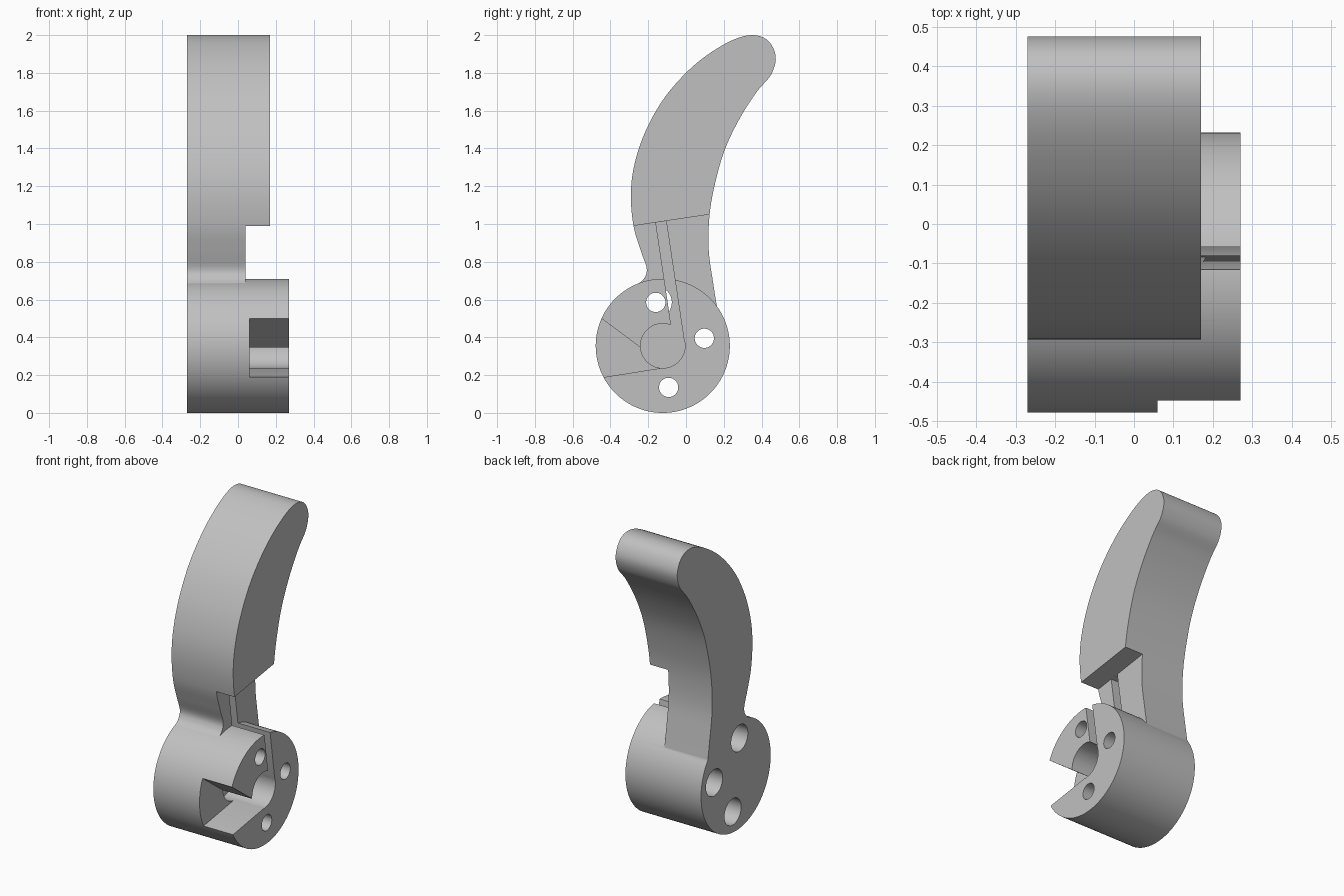
import bpy, bmesh, math
from mathutils import Vector

if "Cube" in bpy.data.objects:
    bpy.data.objects.remove(bpy.data.objects["Cube"], do_unlink=True)

grey = bpy.data.materials.new("plain grey")
grey.use_nodes = True
colour = (0.53, 0.53, 0.53, 1)
grey.diffuse_color = colour
grey.node_tree.nodes["Principled BSDF"].inputs["Base Color"].default_value = colour

LEFT, STEP, LEVER, RIGHT = -0.27, 0.04, 0.17, 0.27   # layers along x
FLOOR, OUT = -0.02, 0.5
HUB = (-0.123, 0.355)


def prism(name, profile, x0, x1):
    """Extrude a (y, z) profile along x."""
    bm = bmesh.new()
    face = bm.faces.new([bm.verts.new((x0, y, z)) for y, z in profile])
    ext = bmesh.ops.extrude_face_region(bm, geom=[face])
    moved = [v for v in ext["geom"] if isinstance(v, bmesh.types.BMVert)]
    bmesh.ops.translate(bm, verts=moved, vec=(x1 - x0, 0, 0))
    bmesh.ops.recalc_face_normals(bm, faces=bm.faces)
    mesh = bpy.data.meshes.new(name)
    bm.to_mesh(mesh)
    bm.free()
    mesh.materials.append(grey)
    obj = bpy.data.objects.new(name, mesh)
    bpy.context.collection.objects.link(obj)
    return obj


def circle(centre, radius, n):
    return [(centre[0] + radius * math.cos(math.tau * i / n),
             centre[1] + radius * math.sin(math.tau * i / n)) for i in range(n)]


def smooth_path(points, steps=6):
    """Catmull-Rom curve through the points."""
    pts = [Vector(p) for p in [points[0]] + points + [points[-1]]]
    path = []
    for a, b, c, d in zip(pts, pts[1:], pts[2:], pts[3:]):
        for i in range(steps):
            t = i / steps
            path.append(tuple(0.5 * (2 * b + (c - a) * t
                        + (2 * a - 5 * b + 4 * c - d) * t ** 2
                        + (3 * b - a - 3 * c + d) * t ** 3)))
    return path + [points[-1]]


def combine(target, other, operation):
    mod = target.modifiers.new(operation.lower(), "BOOLEAN")
    mod.operation, mod.solver, mod.object = operation, "EXACT", other
    bpy.context.view_layer.objects.active = target
    bpy.ops.object.modifier_apply(modifier=mod.name)
    bpy.data.objects.remove(other, do_unlink=True)


# Curved lever with a fillet where it meets the hub
outline = smooth_path([
    (-0.25, 0.685), (-0.22, 0.715), (-0.208, 0.765), (-0.24, 0.86), (-0.278, 0.99),
    (-0.292, 1.16), (-0.272, 1.32), (-0.215, 1.49), (-0.12, 1.66), (0, 1.8),
    (0.12, 1.9), (0.25, 1.975), (0.355, 2), (0.435, 1.97), (0.475, 1.885),
    (0.45, 1.79), (0.375, 1.7), (0.285, 1.56), (0.206, 1.395), (0.155, 1.22),
    (0.125, 1.05), (0.12, 0.865), (0.145, 0.68), (0.165, 0.555)])
lever = prism("lever", outline + [(-0.12, 0.4)], LEFT, LEVER)

# Thinner lever neck below the sloping step
combine(lever, prism("step_cutter", [(-0.5, 0.957), (0.3, 1.077), (0.3, 0.2), (-0.5, 0.2)],
                     STEP, OUT), "DIFFERENCE")

# Round hub
combine(lever, prism("hub", circle(HUB, 0.355, 128), LEFT, RIGHT), "UNION")

# Wedge opening, round pocket and long narrow groove
combine(lever, prism("wedge_cutter", [(-0.24, 0.345), (-0.655, 0.655), (-0.8, 0.4),
                     (-0.7, 0.147), (-0.115, 0.24), (-0.125, 0.3)], 0.06, OUT), "DIFFERENCE")
combine(lever, prism("pocket_cutter", circle(HUB, 0.118, 64), FLOOR, OUT), "DIFFERENCE")
combine(lever, prism("groove_cutter", [(-0.16, 1.008), (-0.105, 1.016), (-0.006, 0.355),
                     (-0.123, 0.355), (-0.08, 0.47)], FLOOR, OUT), "DIFFERENCE")

# Three screw holes, counterbored from the flat side
for centre in [(-0.16, 0.585), (0.097, 0.395), (-0.092, 0.135)]:
    combine(lever, prism("hole_cutter", circle(centre, 0.051, 40), -OUT, OUT), "DIFFERENCE")
    combine(lever, prism("counterbore_cutter", circle(centre, 0.085, 48), -OUT, 0.05),
            "DIFFERENCE")

lever.name = "lever_with_hub"
bpy.ops.object.select_all(action="DESELECT")
lever.select_set(True)
bpy.context.view_layer.objects.active = lever
bpy.ops.object.shade_smooth_by_angle(angle=math.radians(30))
